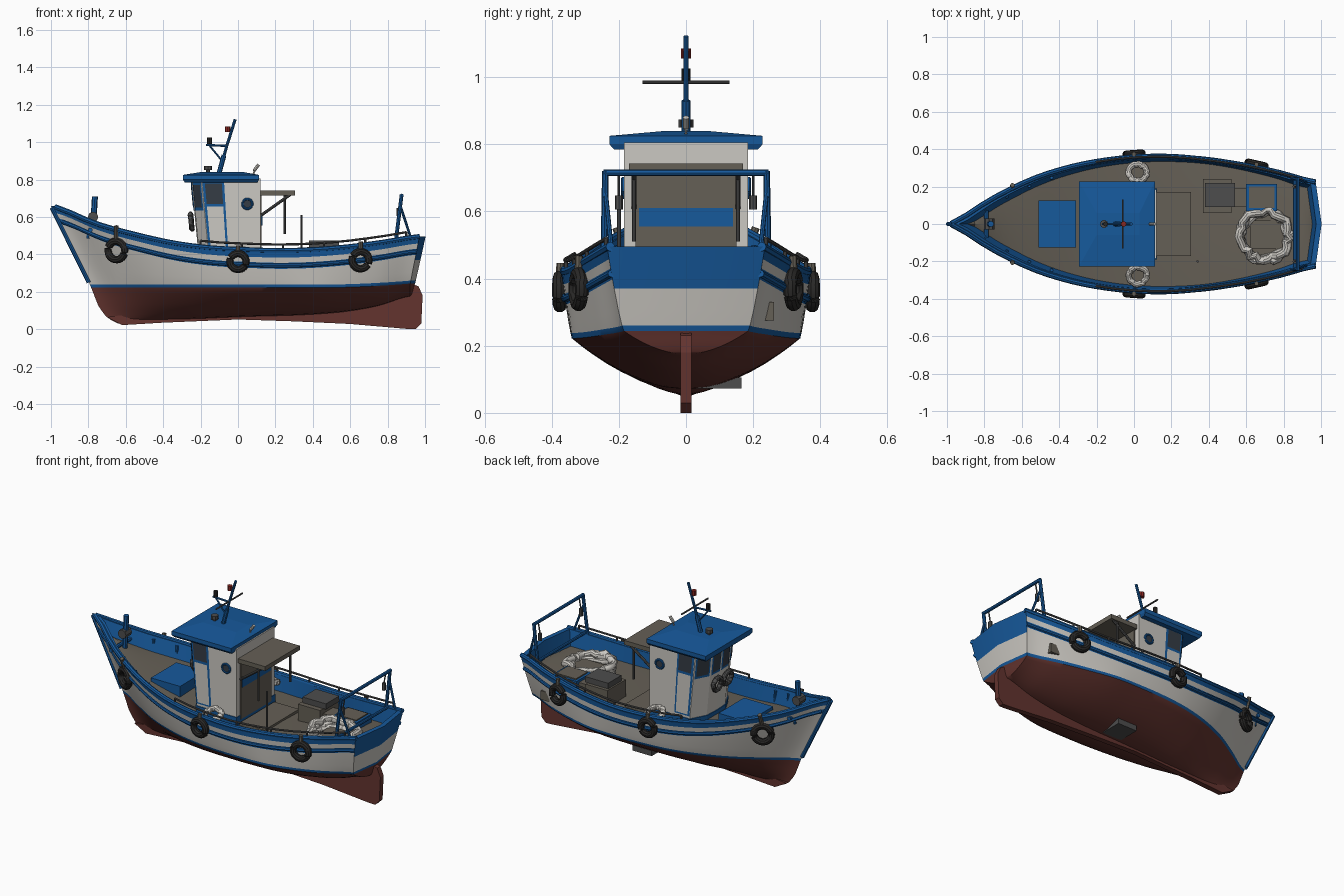
import bpy, bmesh, math, random
from mathutils import Vector

if "Cube" in bpy.data.objects:
    bpy.data.objects.remove(bpy.data.objects["Cube"])
random.seed(4)

def mat(name, r, g, b):
    m = bpy.data.materials.new(name)
    m.diffuse_color = (r, g, b, 1)
    m.use_nodes = True
    m.node_tree.nodes["Principled BSDF"].inputs["Base Color"].default_value = m.diffuse_color
    return m
WHITE = mat("off_white_paint", .60, .58, .54)
BLUE = mat("blue_paint", .008, .10, .33)
RED = mat("antifouling_red", .125, .034, .028)
TAUPE = mat("taupe_deck", .13, .115, .092)
BLACK = mat("black_rubber", .022, .021, .02)
GREY = mat("dark_grey_metal", .075, .075, .075)
GLASS = mat("dark_glass", .035, .045, .06)
LAMP = mat("red_lamp", .25, .02, .015)

def add(name, bm, mats, smooth=False):
    me = bpy.data.meshes.new(name)
    bm.to_mesh(me)
    bm.free()
    ob = bpy.data.objects.new(name, me)
    bpy.context.collection.objects.link(ob)
    for m in (mats if isinstance(mats, list) else [mats]):
        me.materials.append(m)
    if smooth:
        bpy.ops.object.select_all(action='DESELECT')
        ob.select_set(True)
        bpy.context.view_layer.objects.active = ob
        bpy.ops.object.shade_smooth_by_angle(angle=math.radians(35))

def loft(name, rings, m):
    bm = bmesh.new()
    vs = [[bm.verts.new(p) for p in r] for r in rings]
    n = len(vs[0])
    for a, b in zip(vs, vs[1:]):
        for i in range(n):
            bm.faces.new((a[i], a[(i+1) % n], b[(i+1) % n], b[i]))
    bm.faces.new(vs[0])
    bm.faces.new(vs[-1])
    bmesh.ops.recalc_face_normals(bm, faces=bm.faces)
    add(name, bm, m)

def rect(x0, x1, y0, y1, z):
    return [(x0, y0, z), (x1, y0, z), (x1, y1, z), (x0, y1, z)]

def box(name, x0, x1, y0, y1, z0, z1, m):
    loft(name, [rect(x0, x1, y0, y1, z0), rect(x0, x1, y0, y1, z1)], m)

def tube(name, pts, r, m, closed=False, n=8):
    bm = bmesh.new()
    P = [Vector(p) for p in pts]
    N = len(P)
    rings = []
    for i, p in enumerate(P):
        a = P[(i-1) % N] if closed else P[max(i-1, 0)]
        b = P[(i+1) % N] if closed else P[min(i+1, N-1)]
        t = (b-a).normalized()
        ref = Vector((0, 0, 1)) if abs(t.z) < .93 else Vector((1, 0, 0))
        s = t.cross(ref).normalized()
        w = s.cross(t)
        rings.append([bm.verts.new(p + r*(s*math.cos(k*math.tau/n) + w*math.sin(k*math.tau/n))) for k in range(n)])
    for i in range(N if closed else N-1):
        a, b = rings[i], rings[(i+1) % N]
        for k in range(n):
            bm.faces.new((a[k], a[(k+1) % n], b[(k+1) % n], b[k]))
    if not closed:
        bm.faces.new(rings[0])
        bm.faces.new(rings[-1])
    bmesh.ops.recalc_face_normals(bm, faces=bm.faces)
    add(name, bm, m, True)

def ring(name, c, R, r, m, axis, wob=0, n=28):
    ax = Vector(axis).normalized()
    s = ax.orthogonal().normalized()
    w = ax.cross(s)
    pts = []
    for k in range(n):
        q = R + random.uniform(-wob, wob)
        a = k*math.tau/n
        pts.append(Vector(c) + q*(s*math.cos(a) + w*math.sin(a)) + ax*random.uniform(-wob, wob)*.6)
    tube(name, pts, r, m, True, 10)

# Hull shape: sheer height, sheer half width, waterline half width, bottom height; bow to stern
ST = [(.66, .004, 0, .03), (.565, .145, .10, .042), (.505, .25, .2, .05), (.46, .315, .27, .055),
      (.435, .352, .315, .062), (.425, .37, .335, .068), (.42, .37, .34, .072), (.425, .352, .335, .08),
      (.44, .325, .30, .095), (.465, .285, .25, .125), (.495, .235, .185, .175)]

def station(u):
    i = min(int(u*10), 9)
    t = u*10 - i
    g = lambda k: ST[max(0, min(10, k))]
    out = []
    for a, b, c, d in zip(g(i-1), g(i), g(i+1), g(i+2)):
        out.append(b + .5*t*(c-a + t*(2*a-5*b+4*c-d + t*(3*(b-c)+d-a))))
    return out

def bow_x(z):
    pr = [(.03, -.64), (.06, -.70), (.12, -.745), (.235, -.79), (.66, -1)]
    for (z0, x0), (z1, x1) in zip(pr, pr[1:]):
        if z <= z1:
            return x0 + (x1-x0)*max(0, (z-z0)/(z1-z0))
    return -1

def waterline(u):
    return .222 + .022*max(0, (u-.7)/.3)**2

def hull_pt(u, z, inset=0):
    s, w, ww, k = station(u)
    wl = waterline(u)
    if z > wl:
        y = ww + (w-ww)*min(1, (z-wl)/(s-wl))**.8
    else:
        y = ww*max(0, (z-k)/(wl-k))**(.53 + .6*max(0, .3-u))
    xs = .92 + .05*max(0, (z-.24)/.255)
    x0 = bow_x(z) + inset
    return Vector((x0 + (xs-inset-x0)*u, max(0, y-inset), z))

def at_x(x, dz=0):
    u = (x+1)/1.965
    for _ in range(8):
        p = hull_pt(u, station(u)[0]+dz)
        u = max(0, min(1, u + (x-p.x)/2))
    return hull_pt(u, station(u)[0]+dz)

# Hull, bulwark, deck and transom in one skin, coloured by height band
bm = bmesh.new()
low = [0, .04, .1, .2, .35, .5, .7, .85, 1]
NU = 60
DECK = .095
COL = [2]*8 + [1] + [0]*3 + [1, 0, 1, 1, 1, 3]
for sg in (1, -1):
    grid = []
    for i in range(NU+1):
        u = i/NU
        s, w, ww, k = station(u)
        wl = waterline(u)
        zs = [k + (wl-k)*a for a in low] + [wl+.016]
        zs += [wl+.016 + (s-.097-wl-.016)*a for a in (.33, .8, 1)] + [s-.065, s-.037, s]
        row = [hull_pt(u, z) for z in zs] + [hull_pt(u, s, .025), hull_pt(u, s-DECK, .025)]
        row.append(Vector((row[-1].x, 0, s-DECK+.01)))
        grid.append([bm.verts.new((p.x, p.y*sg, p.z)) for p in row])
    for a, b in zip(grid, grid[1:]):
        for j in range(len(a)-1):
            bm.faces.new((a[j], b[j], b[j+1], a[j+1])).material_index = COL[j]
    end = grid[-1]
    mid = [bm.verts.new((v.co.x + .14*abs(v.co.y), 0, v.co.z)) for v in end]
    for j in range(len(end)-1):
        f = bm.faces.new((end[j], end[j+1], mid[j+1], mid[j]))
        f.material_index = 1 if 10 < j < len(end)-2 else COL[j]
bmesh.ops.remove_doubles(bm, verts=bm.verts, dist=.0003)
bmesh.ops.recalc_face_normals(bm, faces=bm.faces)
add("hull", bm, [WHITE, BLUE, RED, TAUPE], True)

# Keel, skeg and rudder plate
prof = [(-.70, .065), (-.62, .022), (-.4, .035), (0, .052), (.3, .042), (.6, .028), (.9, .002), (.95, 0),
        (.98, .03), (.987, .18), (.965, .23), (.92, .245), (.85, .2), (.3, .12), (-.5, .09)]
loft("keel", [[(x, y, z) for x, z in prof] for y in (-.016, .016)], RED)
tube("stem_post", [(bow_x(z), 0, z) for z in (.25, .4, .55, .65)], .012, BLUE)
box("bottom_plate", .12, .25, .03, .165, .072, .105, GREY)
p = hull_pt(.915, .3)
box("hull_side_plate", p.x-.03, p.x+.03, p.y-.025, p.y+.008, .275, .33, TAUPE)

# Parts repeated on both sides
for sg, side in ((1, "left"), (-1, "right")):
    S = lambda q, dy=0, dz=0: (q[0], (q[1]+dy)*sg, q[2]+dz)
    us = [min(1, .01 + i*.033) for i in range(31)]
    tube("rail_cap_"+side, [S(hull_pt(u, station(u)[0]), -.01) for u in us], .014, BLUE)
    tube("rub_rail_"+side, [S(hull_pt(u, station(u)[0]-.08)) for u in us], .011, BLUE)
    tube("guard_rail_"+side, [S(at_x(-.2+i*.1), -.012, .033) for i in range(12)], .006, GREY)
    for i in range(6):
        q = at_x(-.2+i*.22)
        tube("guard_stanchion_"+side, [S(q, -.012), S(q, -.012, .033)], .006, GREY)
    for x in (-.8, -.68, -.56, -.44):
        q = at_x(x)
        tube("bulwark_rib_"+side, [S(q, -.04, -.01), S(q, -.045, -DECK)], .009, BLUE)
    # Tyre fenders with hanging ropes
    for x, dz, R in ((-.65, -.125, .05), (0, -.065, .043), (.655, -.08, .046)):
        q = at_x(x, dz)
        a, b = at_x(x-.05, dz), at_x(x+.05, dz)
        ring("tyre_fender_"+side, S(q, .018), R, .02, BLACK, (-(b.y-a.y), (b.x-a.x)*sg, 0))
        tube("fender_rope_"+side, [S(q, .018, R), S(at_x(x), .006, .02)], .012, TAUPE)
    ring("rope_coil_"+side, (.02, .275*sg, .41), .047, .017, WHITE, (0, .35*sg, 1), .004)
    # Stern gallows
    tube("gallows_post_"+side, [(.84, .245*sg, .44), (.875, .24*sg, .72)], .01, BLUE)
    tube("gallows_brace_"+side, [(.93, .22*sg, .47), (.868, .24*sg, .66)], .007, BLUE)
    tube("gallows_lantern_"+side, [(.86, .2*sg, .605), (.86, .2*sg, .648)], .012, GREY)
    tube("lantern_cord_"+side, [(.86, .2*sg, .645), (.873, .2*sg, .715)], .004, GREY)
tube("gallows_bar", [(.875, -.245, .715), (.875, .245, .715)], .01, BLUE)
tube("stern_crossbar", [(.86, -.24, .485), (.86, .24, .485)], .009, BLUE)

# Wheelhouse with a faceted raked front
plan = [(.12, .185), (-.15, .185), (-.20, .09), (-.205, 0), (-.20, -.09), (-.15, -.185), (.12, -.185)]
def cab(p, z, k=1):
    return (p[0]*k + (-.045*(z-.33)/.47 if p[0] < 0 else 0), p[1]*k, z)
loft("wheelhouse", [[cab(p, z) for p in plan] for z in (.32, .805)], WHITE)
loft("wheelhouse_skirt", [[cab(p, z, 1.025) for p in plan] for z in (.32, .385)], BLUE)

def wall_plate(name, i, t0, t1, z0, z1, off, m):
    bm = bmesh.new()
    vs = []
    for t, z in ((t0, z0), (t1, z0), (t1, z1), (t0, z1)):
        a, b = Vector(cab(plan[i], z)), Vector(cab(plan[i+1], z))
        n = Vector((b.y-a.y, a.x-b.x, 0)).normalized()
        q = a.lerp(b, t)
        n = -n if n.dot(q - Vector((-.03, 0, z))) < 0 else n
        vs.append(bm.verts.new(q + n*off))
    bm.faces.new(vs)
    add(name, bm, m)

for i in (1, 2, 3, 4):
    wall_plate("front_window_frame", i, .06, .94, .635, .785, .003, BLUE)
    wall_plate("front_window", i, .14, .86, .65, .77, .006, GLASS)
for i, f in ((0, lambda t: t), (5, lambda t: 1-t)):
    wall_plate("door_frame", i, f(.62), f(.99), .40, .79, .003, BLUE)
    wall_plate("door_panel", i, f(.66), f(.95), .41, .655, .006, WHITE)
    wall_plate("door_window", i, f(.66), f(.95), .67, .78, .006, GLASS)
for sg in (1, -1):
    ring("porthole_rim", (.05, .187*sg, .67), .026, .007, BLUE, (0, 1, 0))
    tube("porthole_glass", [(.05, .183*sg, .67), (.05, .19*sg, .67)], .024, GLASS, n=16)
loft("roof", [rect(-.285, .105, -.215, .215, .785), rect(-.295, .112, -.228, .228, .80),
              rect(-.295, .112, -.228, .228, .825), rect(-.2, .03, -.06, .06, .84)], BLUE)

# Aft wall, awning and its supports
box("aft_wall", .115, .126, -.15, .15, .36, .715, TAUPE)
box("aft_wall_band", .126, .13, -.14, .14, .555, .61, BLUE)
box("awning", .11, .305, -.17, .17, .715, .742, TAUPE)
for y in (-.155, .155):
    tube("awning_brace", [(.125, y, .61), (.28, y, .72)], .008, GREY)
    tube("awning_post", [(.25, y, .51), (.25, y, .72)], .006, GREY)
tube("deck_post", [(.34, -.2, .33), (.34, -.2, .61)], .006, GREY)
box("aft_deck_hatch", .13, .30, -.17, .17, .32, .348, TAUPE)

# Mast, yard and lights
tube("mast", [(-.105, 0, .82), (-.06, 0, .98), (-.015, 0, 1.122)], .008, BLUE)
tube("mast_foot", [(-.105, 0, .82), (-.075, 0, .93)], .013, BLUE)
tube("mast_yard", [(-.06, -.13, .985), (-.06, .13, .985)], .005, GREY)
tube("mast_arm", [(-.17, 0, .985), (-.06, 0, .98)], .006, BLUE)
tube("mast_stay", [(-.155, 0, .985), (-.085, 0, .90)], .005, BLUE)
tube("masthead_lamp", [(-.152, 0, .99), (-.152, 0, 1.025)], .013, BLACK)
tube("red_lamp", [(-.055, 0, 1.055), (-.055, 0, 1.085)], .015, LAMP)
tube("roof_lamp_stem", [(-.16, 0, .83), (-.16, 0, .855)], .01, GREY)
tube("roof_lamp", [(-.16, 0, .85), (-.16, 0, .873)], .022, GREY)
tube("roof_horn", [(.08, 0, .82), (.088, 0, .85), (.11, 0, .88)], .009, WHITE)
for y in (.05, -.05):
    ring("front_coil", (-.25, y, .575), .038, .014, GREY, (1, 0, .1), .003)

# Foredeck
box("fore_hatch", -.51, -.31, -.125, .125, .34, .438, BLUE)
tube("bow_post", [(-.78, 0, .45), (-.765, 0, .71)], .016, BLUE)
tube("bow_winch", [(-.775, -.03, .6), (-.775, .03, .6)], .028, GREY)
tube("bow_beam", [(-.79, -.12, .53), (-.79, .12, .53)], .012, BLUE)

# Aft deck gear
box("fish_box", .37, .52, .06, .24, .32, .44, TAUPE)
box("fish_box_lid", .38, .54, .09, .22, .44, .475, GREY)
box("middle_box", .52, .61, .09, .19, .32, .41, TAUPE)
box("blue_crate", .60, .765, .07, .215, .33, .425, BLUE)
box("crate_lid", .615, .75, .085, .2, .425, .432, TAUPE)
for k, R in enumerate((.125, .135, .13)):
    ring("net_roll", (.70, -.06, .375+.018*k), R, .021, WHITE, (.04*k-.04, 0, 1), .014, 34)
box("net_heap", .62, .78, -.13, .02, .34, .385, TAUPE)
